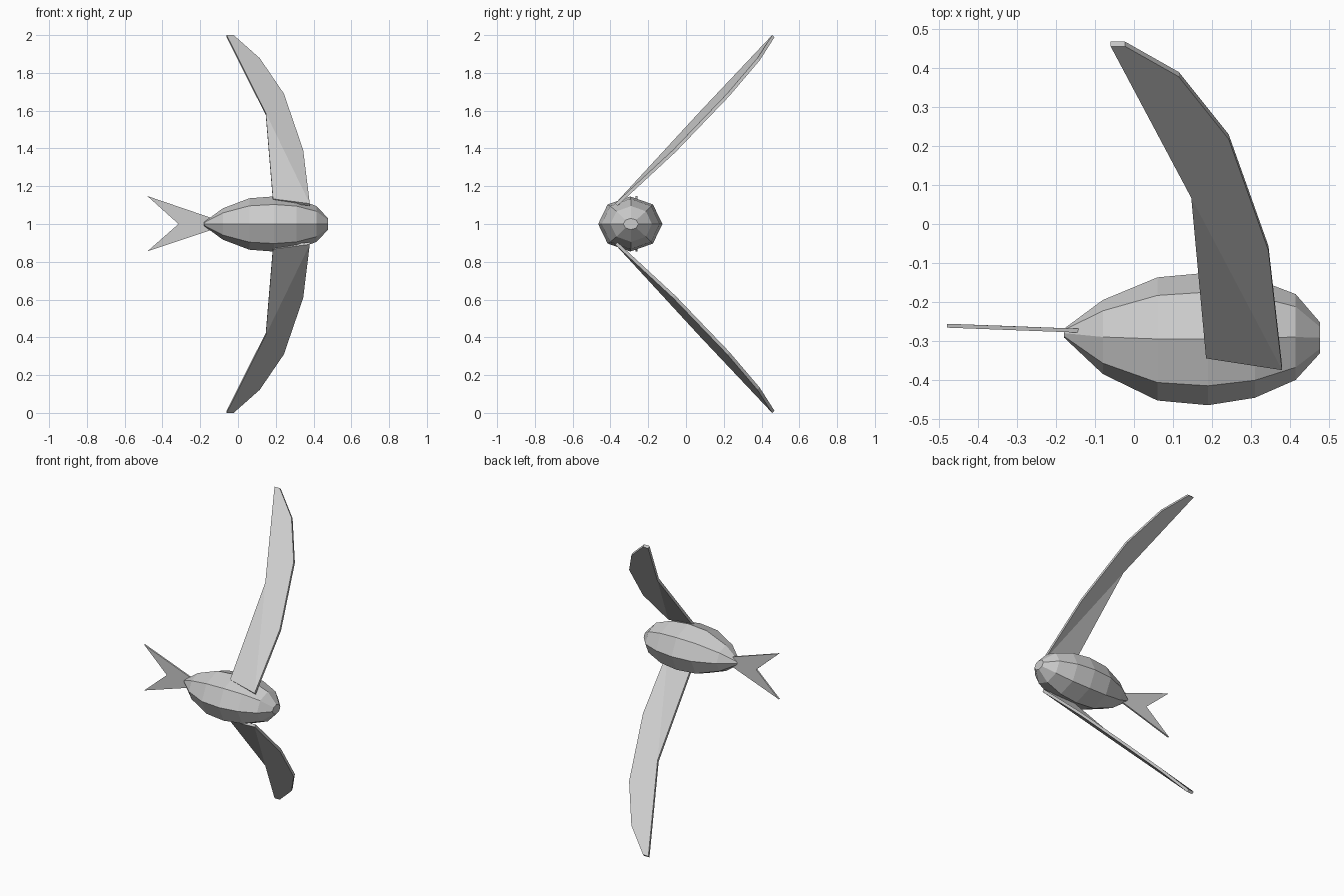
import bpy, bmesh, math
from mathutils import Vector

if "Cube" in bpy.data.objects:
    bpy.data.objects.remove(bpy.data.objects["Cube"])


def make_object(name, verts, faces):
    bm = bmesh.new()
    vs = [bm.verts.new(v) for v in verts]
    for f in faces:
        bm.faces.new([vs[i] for i in f])
    bmesh.ops.recalc_face_normals(bm, faces=bm.faces)
    mesh = bpy.data.meshes.new(name)
    bm.to_mesh(mesh)
    bm.free()
    obj = bpy.data.objects.new(name, mesh)
    bpy.context.collection.objects.link(obj)
    return obj


def make_plate(name, points, thickness, caps):
    # two copies of an outline, joined by side walls
    n = len(points)
    pts = [Vector(p) for p in points]
    verts = pts + [p + Vector(thickness) for p in pts]
    faces = list(caps) + [[i + n for i in c] for c in caps]
    faces += [(i, (i + 1) % n, (i + 1) % n + n, i + n) for i in range(n)]
    return make_object(name, verts, faces)


# body: octagonal rings along x (x, y centre, y radius, z radius)
rings = [(-0.18, -0.28, 0.011, 0.01), (-0.08, -0.29, 0.095, 0.083),
         (0.06, -0.295, 0.158, 0.136), (0.19, -0.295, 0.17, 0.146),
         (0.31, -0.293, 0.153, 0.134), (0.415, -0.29, 0.11, 0.095),
         (0.477, -0.292, 0.04, 0.03)]
sides = 8
body_verts = [(x, yc + ry * math.cos(k * math.tau / sides),
               1 + rz * math.sin(k * math.tau / sides))
              for x, yc, ry, rz in rings for k in range(sides)]
body_faces = [(r * sides + k, r * sides + (k + 1) % sides,
               (r + 1) * sides + (k + 1) % sides, (r + 1) * sides + k)
              for r in range(len(rings) - 1) for k in range(sides)]
last = (len(rings) - 1) * sides
body_faces += [range(sides), range(last, last + sides)]
make_object("body", body_verts, body_faces)

# wings: swept outline, height measured from the body centre
wing = [(0.185, -0.345, 0.133), (0.38, -0.375, 0.108), (0.345, -0.068, 0.392),
        (0.243, 0.218, 0.69), (0.115, 0.378, 0.878), (-0.023, 0.456, 1.0),
        (-0.06, 0.456, 1.0), (0.147, 0.067, 0.588)]
for name, s in (("upper_wing", 1), ("lower_wing", -1)):
    make_plate(name, [(x, y, 1 + s * h) for x, y, h in wing],
               (0, 0.012, -0.012 * s), [(0, 1, 7), (1, 2, 3, 4, 5, 6, 7)])

# forked tail
tail = [(-0.135, -0.279, 1.03), (-0.48, -0.266, 1.148), (-0.315, -0.272, 1.0),
        (-0.48, -0.266, 0.855), (-0.135, -0.279, 0.97)]
make_plate("tail", tail, (0, 0.01, 0), [(0, 1, 2), (2, 3, 4), (0, 2, 4)])
